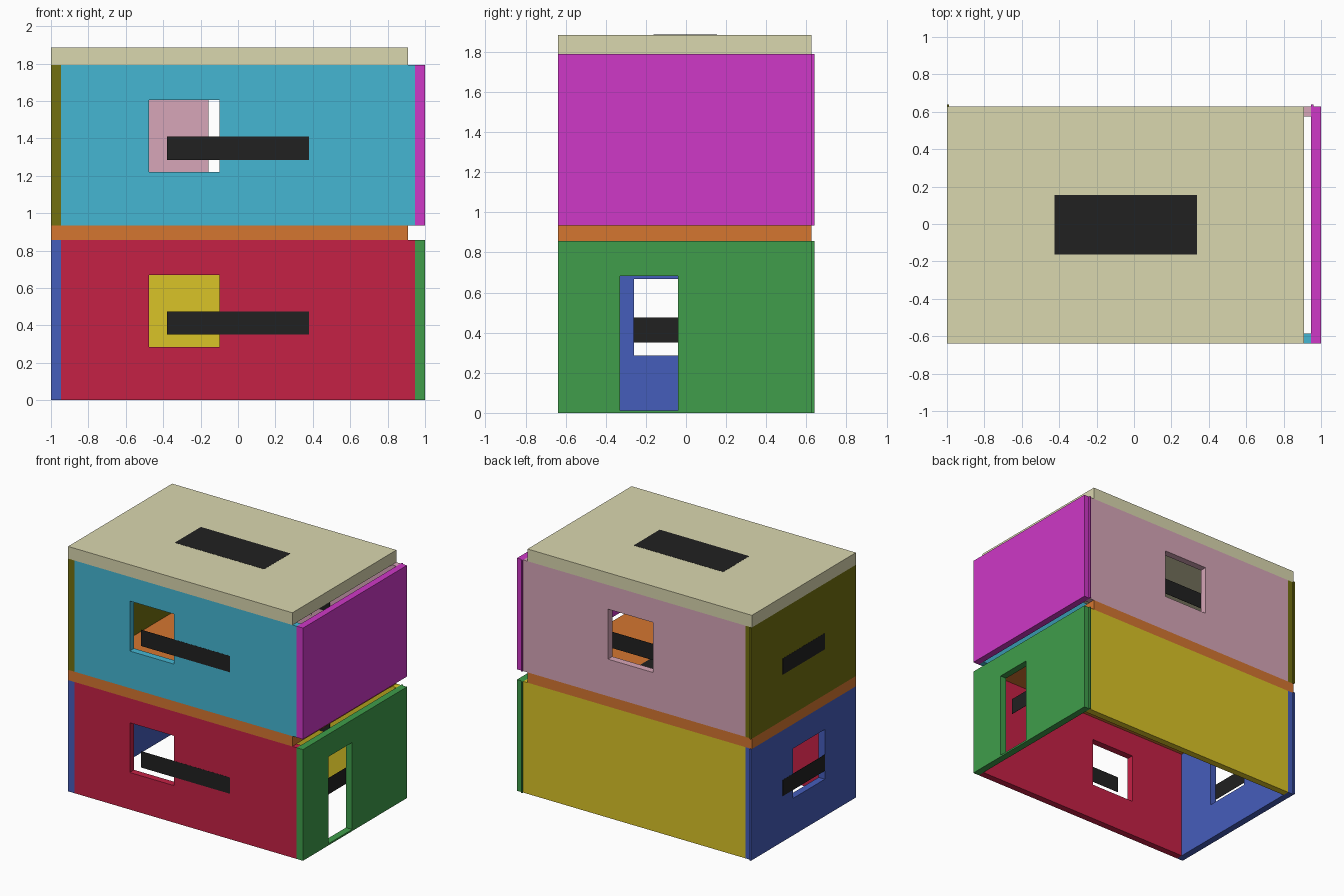
import bpy, bmesh
from mathutils import Vector

if "Cube" in bpy.data.objects:
    bpy.data.objects.remove(bpy.data.objects["Cube"])


def material(name, rgb):
    m = bpy.data.materials.new(name)
    m.diffuse_color = (*rgb, 1)
    m.use_nodes = True
    m.node_tree.nodes["Principled BSDF"].inputs["Base Color"].default_value = m.diffuse_color
    return m


def finish(name, bm, mat):
    bmesh.ops.recalc_face_normals(bm, faces=bm.faces)
    me = bpy.data.meshes.new(name)
    bm.to_mesh(me)
    bm.free()
    ob = bpy.data.objects.new(name, me)
    bpy.context.collection.objects.link(ob)
    me.materials.append(mat)
    return ob


def add_box(bm, lo, hi):
    lo, hi = Vector(lo), Vector(hi)
    vs = bmesh.ops.create_cube(bm, size=1)['verts']
    for v in vs:
        v.co = Vector(((lo[i] + hi[i]) / 2 + v.co[i] * (hi[i] - lo[i])) for i in range(3))


def box(name, lo, hi, mat):
    bm = bmesh.new()
    add_box(bm, lo, hi)
    return finish(name, bm, mat)


def rect(u0, u1, z0, z1):
    return [(u0, z0), (u1, z0), (u1, z1), (u0, z1)]


def panel(name, axis, start, outer, hole, rgb, tongue=False):
    """Upright panel 0.05 thick across 'axis', with an optional rectangular opening."""
    bm = bmesh.new()

    def pt(d, p):
        return (d, p[0], p[1]) if axis == 'x' else (p[0], d, p[1])

    ends = (start, start + T)
    if hole:
        o, h = [[[bm.verts.new(pt(d, p)) for p in rect(*r)] for d in ends] for r in (outer, hole)]
        for i in range(4):
            j = (i + 1) % 4
            for s in (0, 1):
                bm.faces.new((o[s][i], o[s][j], h[s][j], h[s][i]))
            for loop in (o, h):
                bm.faces.new((loop[0][i], loop[0][j], loop[1][j], loop[1][i]))
    else:
        add_box(bm, pt(ends[0], (outer[0], outer[2])), pt(ends[1], (outer[1], outer[3])))
    if tongue:
        add_box(bm, (start, YB, outer[2]), (start + 0.012, 0.64, outer[3]))
    finish(name, bm, material(name, rgb))
    # plain dark plate on the outward-minus face
    z = outer[2] + 0.35
    half = 0.257 if axis == 'x' else 0.38
    mid = -0.005 if axis == 'x' else 0
    box(name + "_plate", pt(start - 0.001, (mid - half, z)),
        pt(start + 0.001, (mid + half, z + 0.125)), dark)


T = 0.053
YF, YB = -0.638, 0.627
dark = material("dark", (0.015, 0.015, 0.015))

# storeys: base height, colours and openings of left, right, front, back walls
storeys = [
    ("lower", 0.0,
     ((0.06, 0.11, 0.5), (-0.26, 0.125, 0.285, 0.668)),
     ((0.05, 0.34, 0.07), (-0.328, -0.04, 0.013, 0.682)),
     ((0.56, 0.015, 0.06), (-0.475, -0.098, 0.285, 0.668)),
     ((0.7, 0.55, 0.02), None)),
    ("upper", 0.935,
     ((0.17, 0.16, 0.005), None),
     ((0.62, 0.04, 0.57), None),
     ((0.06, 0.47, 0.65), (-0.475, -0.098, 1.22, 1.605)),
     ((0.68, 0.38, 0.48), (-0.158, 0.225, 1.22, 1.605))),
]
for tag, z, left, right, front, back in storeys:
    side = (YF, YB, z, z + 0.856)
    face = (-1 + T, 1 - T, z, z + 0.856)
    panel(tag + "_left_wall", 'x', -1, side, left[1], left[0], True)
    panel(tag + "_right_wall", 'x', 1 - T, side, right[1], right[0], True)
    panel(tag + "_front_wall", 'y', YF, face, front[1], front[0])
    panel(tag + "_back_wall", 'y', YB - T, face, back[1], back[0])

# floor slab and roof slab, each with a plate on top
for name, z0, z1, rgb in (("middle_floor", 0.856, 0.935, (0.66, 0.18, 0.03)),
                          ("roof", 1.791, 1.885, (0.7, 0.68, 0.43))):
    box(name, (-1, YF, z0), (0.91, YB, z1), material(name, rgb))
    box(name + "_plate", (-0.425, -0.162, z1 - 0.001), (0.337, 0.155, z1 + 0.001), dark)
